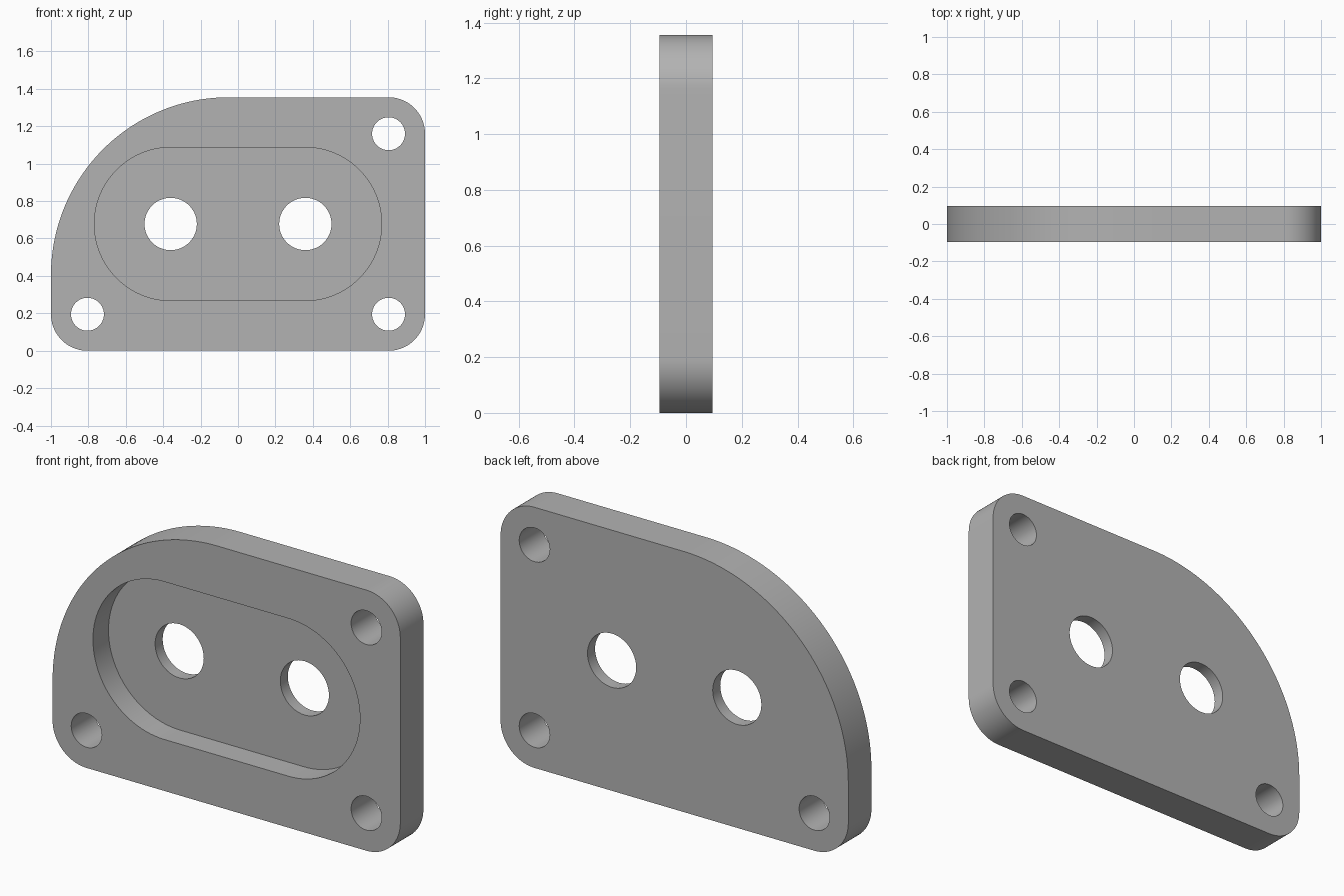
import bpy, bmesh
from math import cos, sin, pi

cube = bpy.data.objects.get("Cube")
if cube:
    bpy.data.objects.remove(cube, do_unlink=True)

HEIGHT = 1.355
HALF = 0.095          # half thickness
CORNER = 0.195        # small corner radius
BIG = 0.95            # large corner radius
MID = HEIGHT / 2
FLOOR = 0.033         # depth position of the pocket floor

grey = bpy.data.materials.new("plain grey")
grey.use_nodes = True
colour = (0.45, 0.45, 0.45, 1)
grey.diffuse_color = colour
grey.node_tree.nodes["Principled BSDF"].inputs["Base Color"].default_value = colour


def arc(cx, cz, r, start, sweep, steps):
    """Points on an arc, angles in quarter turns."""
    angles = [(start + sweep * i / steps) * pi / 2 for i in range(steps + 1)]
    return [(cx + r * cos(a), cz + r * sin(a)) for a in angles]


def prism(name, outline, y0, y1):
    """Extrude an x-z outline from y0 to y1."""
    bm = bmesh.new()
    face = bm.faces.new([bm.verts.new((x, y0, z)) for x, z in outline])
    side = bmesh.ops.extrude_face_region(bm, geom=[face])
    verts = [g for g in side["geom"] if isinstance(g, bmesh.types.BMVert)]
    bmesh.ops.translate(bm, vec=(0, y1 - y0, 0), verts=verts)
    bmesh.ops.recalc_face_normals(bm, faces=bm.faces)
    mesh = bpy.data.meshes.new(name)
    bm.to_mesh(mesh)
    bm.free()
    mesh.materials.append(grey)
    obj = bpy.data.objects.new(name, mesh)
    bpy.context.collection.objects.link(obj)
    return obj


def cut(target, outline, y0, y1):
    """Subtract a prism from the target and remove the cutter."""
    cutter = prism("cutter", outline, y0, y1)
    cutter.hide_render = True
    mod = target.modifiers.new("cut", "BOOLEAN")
    mod.operation = "DIFFERENCE"
    mod.solver = "EXACT"
    mod.object = cutter
    bpy.ops.object.modifier_apply(modifier=mod.name)
    bpy.data.objects.remove(cutter, do_unlink=True)


# Plate with three small corners and one large one
edge = 1 - CORNER
top = HEIGHT - CORNER
outline = (arc(edge, top, CORNER, 0, 1, 20)
           + arc(BIG - 1, HEIGHT - BIG, BIG, 1, 1, 48)
           + arc(-edge, CORNER, CORNER, 2, 1, 20)
           + arc(edge, CORNER, CORNER, 3, 1, 20))
plate = prism("mounting_plate", outline, -HALF, HALF)
bpy.ops.object.select_all(action="DESELECT")
plate.select_set(True)
bpy.context.view_layer.objects.active = plate

# Slot-shaped pocket in the front
slot = arc(0.358, MID, 0.41, -1, 2, 48) + arc(-0.358, MID, 0.41, 1, 2, 48)
cut(plate, slot, -HALF - 0.1, FLOOR)

# Through holes: two in the pocket, three at the corners
holes = [(-0.36, MID, 0.14), (0.36, MID, 0.14),
         (-edge, CORNER, 0.088), (edge, CORNER, 0.088), (edge, top, 0.088)]
for x, z, r in holes:
    cut(plate, arc(x, z, r, 0, 4, 48)[:-1], -HALF - 0.1, HALF + 0.1)

bpy.ops.object.shade_smooth_by_angle(angle=pi / 6)
